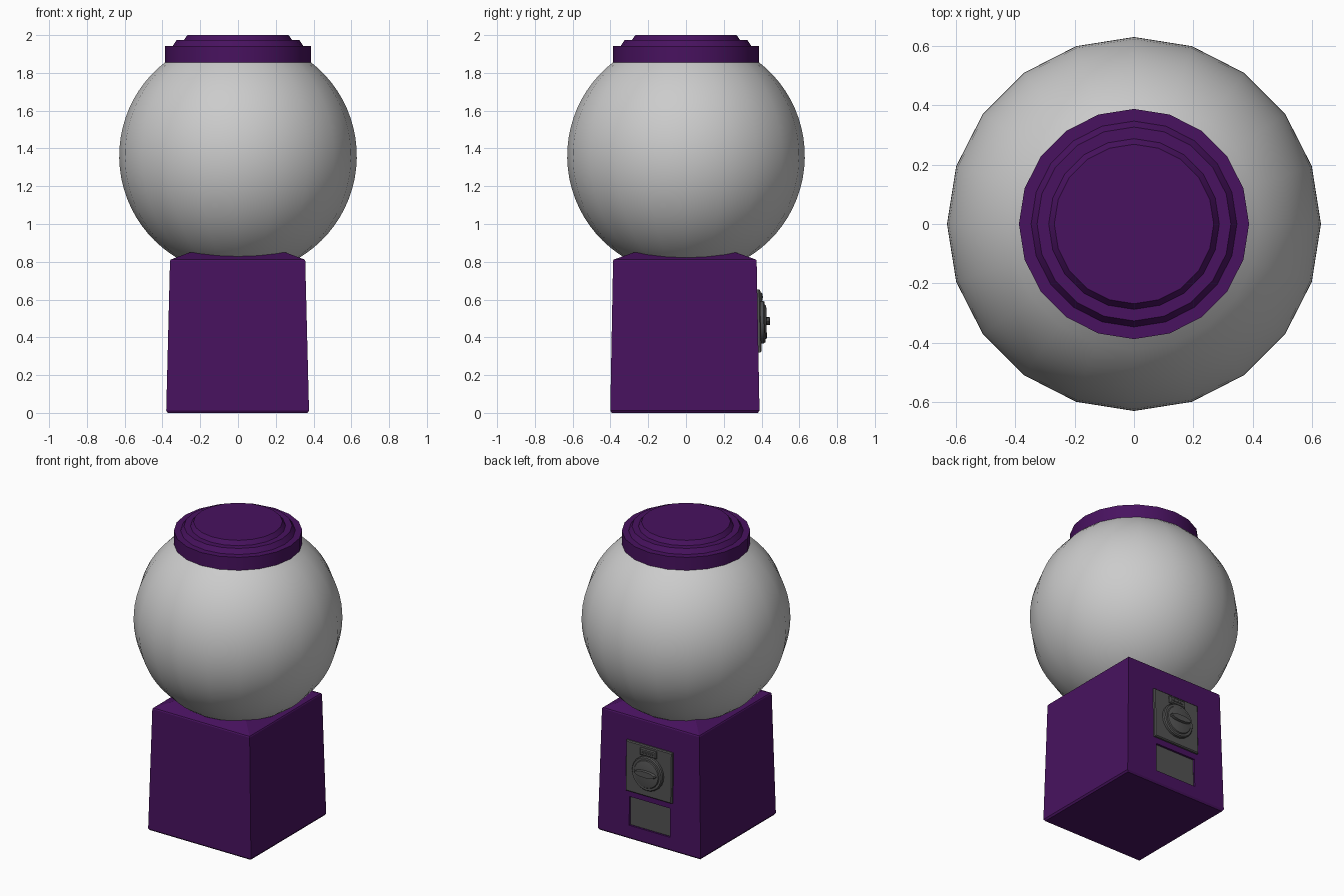
import bpy, bmesh
from math import sin, cos, pi, radians, asin
from mathutils import Matrix

if "Cube" in bpy.data.objects:
    bpy.data.objects.remove(bpy.data.objects["Cube"])


def material(name, rgb):
    m = bpy.data.materials.new(name)
    m.diffuse_color = (*rgb, 1)
    m.use_nodes = True
    m.node_tree.nodes["Principled BSDF"].inputs["Base Color"].default_value = m.diffuse_color
    return m


PURPLE = material("purple", (0.065, 0.006, 0.115))
DARK = material("dark_metal", (0.085, 0.085, 0.085))


def finish(name, bm, mat=None, matrix=None, smooth=None):
    bmesh.ops.recalc_face_normals(bm, faces=bm.faces)
    me = bpy.data.meshes.new(name)
    bm.to_mesh(me)
    bm.free()
    ob = bpy.data.objects.new(name, me)
    bpy.context.collection.objects.link(ob)
    if mat:
        me.materials.append(mat)
    if matrix:
        ob.matrix_world = matrix
    if smooth:
        bpy.ops.object.select_all(action='DESELECT')
        ob.select_set(True)
        bpy.context.view_layer.objects.active = ob
        bpy.ops.object.shade_smooth_by_angle(angle=radians(smooth))
    return ob


def loft(name, rings, mat=None, matrix=None, smooth=None, caps=True):
    """Skin a stack of closed point rings."""
    bm = bmesh.new()
    vs = [[bm.verts.new(p) for p in r] for r in rings]
    n = len(vs[0])
    for a, b in zip(vs, vs[1:]):
        for i in range(n):
            j = (i + 1) % n
            bm.faces.new((a[i], a[j], b[j], b[i]))
    if caps:
        bm.faces.new(vs[0])
        bm.faces.new(vs[-1])
    return finish(name, bm, mat, matrix, smooth)


def circle(r, z, n):
    return [(r * cos(2 * pi * i / n), r * sin(2 * pi * i / n), z) for i in range(n)]


def lathe(name, profile, n=20, **kw):
    return loft(name, [circle(r, z, n) for r, z in profile], **kw)


def rect(hx, hy, z, cx=0, cy=0):
    return [(cx + sx * hx, cy + sy * hy, z) for sx, sy in ((-1, -1), (1, -1), (1, 1), (-1, 1))]


def bevel_box(name, hx, hy, z0, z1, edge, mat, matrix):
    return loft(name, [rect(hx, hy, z0), rect(hx, hy, z1 - edge),
                       rect(hx - edge, hy - edge, z1)], mat, matrix)


def on_back(z, x=-0.003):
    """Frame on the tapered back wall: local z points outwards."""
    return Matrix.Translation((x, 0.39 - 0.02 * z, z)) @ Matrix.Rotation(-pi / 2 + 0.02, 4, 'X')


# Tapered base with a shallow hipped top
base = loft("base", [rect(hx, hy, z, -0.002, -0.006) for hx, hy, z in (
    (0.370, 0.387, 0), (0.378, 0.395, 0.012), (0.358, 0.380, 0.805),
    (0.354, 0.376, 0.812), (0.252, 0.268, 0.85))], PURPLE)

# Recess for the dispensing flap
cutter = loft("flap_cutter", [rect(0.15, 0.095, -0.015), rect(0.15, 0.095, 0.05)],
              matrix=on_back(0.185))
cutter.hide_render = True
cutter.hide_viewport = True
cut = base.modifiers.new("flap_recess", 'BOOLEAN')
cut.object = cutter
cut.operation = 'DIFFERENCE'
cut.solver = 'EXACT'

bevel_box("dispensing_flap", 0.149, 0.094, -0.017, -0.010, 0.002, DARK, on_back(0.185))

# Globe, open where the base and the lid hide it
R, CZ, STEPS = 0.629, 1.36, 24
lo, hi = asin(-0.57 / R), asin(0.50 / R)
angles = [lo + (hi - lo) * i / STEPS for i in range(STEPS + 1)]
lathe("globe", [(R * cos(a), CZ + R * sin(a)) for a in angles], smooth=60, caps=False)

# Stepped lid
lathe("lid", [(0.387, 1.855), (0.387, 1.942), (0.346, 1.942), (0.326, 1.973),
              (0.287, 1.973), (0.268, 2.0)], mat=PURPLE, smooth=25)

# Coin mechanism: plate, slot, dial and handle
bevel_box("coin_plate", 0.17, 0.167, -0.005, 0.016, 0.006, DARK, on_back(0.487))
bevel_box("coin_slot_surround", 0.06, 0.023, 0.01, 0.028, 0.006, DARK, on_back(0.613))
bevel_box("coin_slot", 0.04, 0.006, 0.02, 0.031, 0.002, DARK, on_back(0.613))
lathe("dial", [(0.112, 0.012), (0.112, 0.031), (0.106, 0.038), (0.092, 0.038),
               (0.088, 0.044), (0.082, 0.046)], n=24, mat=DARK, matrix=on_back(0.48), smooth=30)


def lens(s, z, n=16):
    return [(0.078 * s * cos(2 * pi * i / n), 0.021 * s * sin(2 * pi * i / n), z) for i in range(n)]


loft("dial_handle", [lens(1, 0.04), lens(1, 0.058), lens(0.93, 0.064)], DARK, on_back(0.485), 30)
